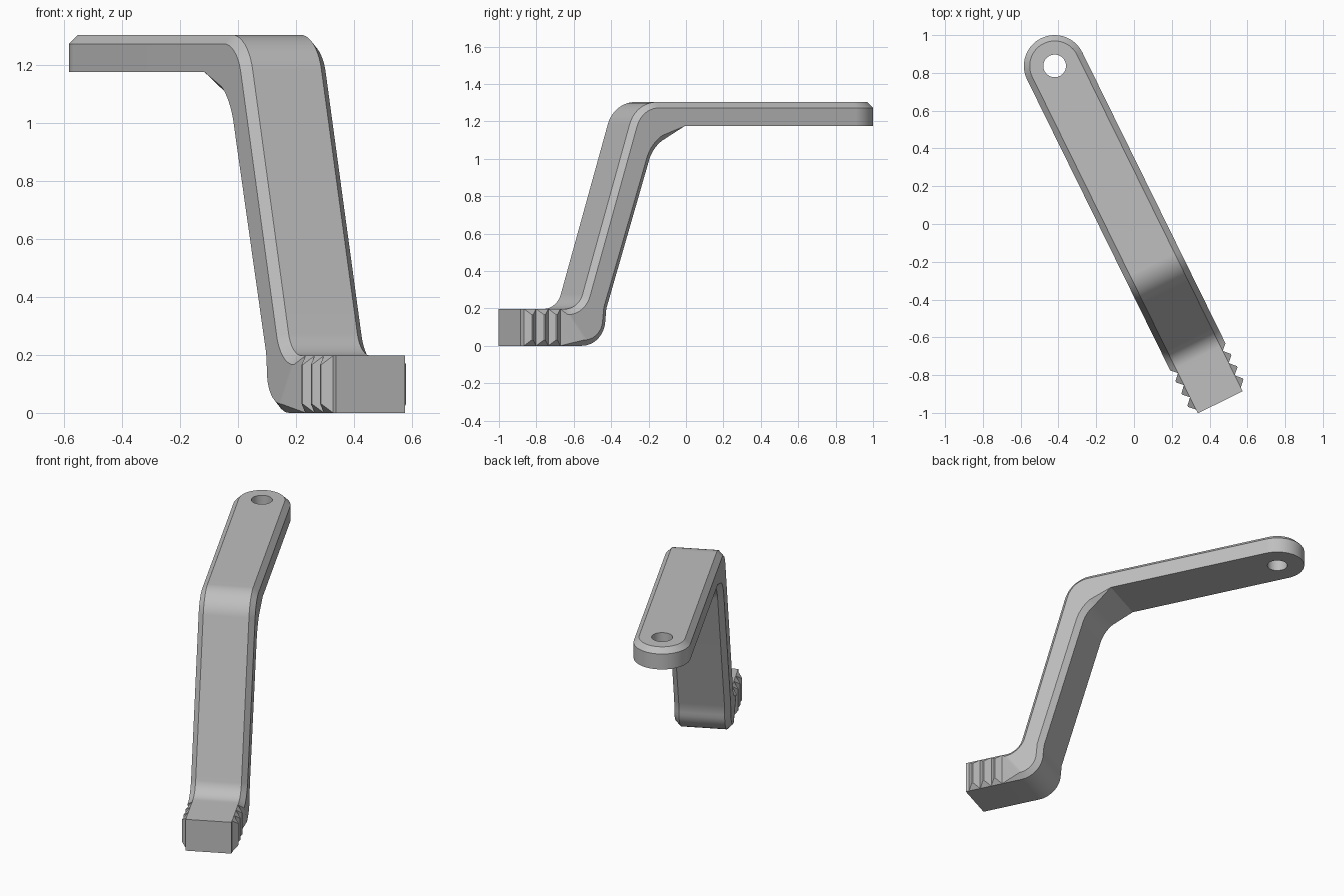
import bpy, bmesh
from math import sin, cos, pi, radians
from mathutils import Vector, Matrix

if "Cube" in bpy.data.objects:
    bpy.data.objects.remove(bpy.data.objects["Cube"], do_unlink=True)

HALF = 0.163      # half width and radius of the rounded end
CH = 0.031        # chamfer size
TOP, UNDER, FOOT = 1.303, 1.175, 0.197
TIP = 1.985       # distance from hole to toothed tip
STEPS = 10


def fillet(before, corner, after, length):
    """Arc points rounding a corner, with the given tangent length."""
    p, c, n = Vector(before), Vector(corner), Vector(after)
    d1, d2 = (p - c).normalized(), (n - c).normalized()
    start, end = c + d1 * length, c + d2 * length
    bis = (d1 + d2).normalized()
    centre = c + bis * (length / d1.dot(bis))
    a, b = start - centre, end - centre
    turn = a.angle(b)
    return [centre + (a * sin((1 - i / STEPS) * turn) + b * sin(i / STEPS * turn)) / sin(turn)
            for i in range(STEPS + 1)]


def offset(path, amounts, side):
    """Shift each point of a path along its averaged normal."""
    out = []
    for i, p in enumerate(path):
        a = (p - path[max(i - 1, 0)]).normalized()
        b = (path[min(i + 1, len(path) - 1)] - p).normalized()
        t = (a + b).normalized()
        out.append(p + Vector((t.y, -t.x)) * side * amounts[i])
    return out


# Side profile: upper and lower paths with matching points
high, low = (1.297, TOP), (1.638, FOOT)
top = [Vector((0, TOP)), Vector((1.02, TOP))]
top += fillet((0, TOP), high, low, 0.124)
top.append(Vector((1.58, FOOT + (1.638 - 1.58) * (TOP - FOOT) / (1.638 - 1.297))))
top += fillet(high, low, (TIP, FOOT), 0.08)

under = [Vector((0, UNDER)), Vector((1.02, UNDER))]
under += fillet((1.02, UNDER), (1.196, 1.06), (1.472, 0.2), 0.07)
under.append(Vector((1.472, 0.2)))
under += fillet((1.478, 0.2), (1.478, 0), (TIP, 0), 0.14)
under_chamfer = [0, 0] + [1] * (len(top) - 2)
scale = [1] * len(top)

# Gripping teeth at the foot: valleys and narrow peaks
teeth = [(1.747, 0)]
for i in range(3):
    peak = 1.783 + 0.0725 * i
    teeth += [(peak - 0.004, 1), (peak + 0.004, 1), (peak + 0.035, 0)]
teeth.append((TIP, 0))
for u, k in teeth:
    top.append(Vector((u, FOOT)))
    under.append(Vector((u, 0)))
    under_chamfer.append(1)
    scale.append(k)

top_out = offset(top, [CH * k for k in scale], 1)
under_out = offset(under, [CH * k * b for k, b in zip(scale, under_chamfer)], -1)

# Cross sections as four (along, height, half width) points
sections = []
for i in range(16):
    a = pi / 2 * i / 16
    c, s, r = cos(a), sin(a), HALF - CH
    sections.append([(-r * c, TOP, r * s), (-HALF * c, TOP - CH, HALF * s),
                     (-HALF * c, UNDER, HALF * s), (-HALF * c, UNDER, HALF * s)])
for t, to, uo, u, k, b in zip(top, top_out, under_out, under, scale, under_chamfer):
    w = HALF - CH + CH * k
    sections.append([(*t, HALF - CH), (*to, w), (*uo, w), (*u, w - CH * k * b)])

# Cranked arm
bm = bmesh.new()
rings = []
for sec in sections:
    ring = [bm.verts.new((u, w, z)) for u, z, w in sec]
    ring += [bm.verts.new((u, -w, z)) for u, z, w in reversed(sec)]
    rings.append(ring)
for r, q in zip(rings, rings[1:]):
    for j in range(8):
        n = (j + 1) % 8
        bm.faces.new((r[j], r[n], q[n], q[j]))
bm.faces.new(rings[-1])
bmesh.ops.remove_doubles(bm, verts=bm.verts, dist=0.0002)
bmesh.ops.recalc_face_normals(bm, faces=bm.faces)

place = Matrix.Translation((-0.42, 0.837, 0)) @ Matrix.Rotation(radians(26.2 - 90), 4, "Z")
bm.transform(place)
mesh = bpy.data.meshes.new("cranked_arm")
bm.to_mesh(mesh)
bm.free()
arm = bpy.data.objects.new("cranked_arm", mesh)
bpy.context.collection.objects.link(arm)

# Round hole through the end
bpy.ops.mesh.primitive_cylinder_add(vertices=48, radius=0.06, depth=0.5,
                                    location=(-0.42, 0.837, TOP))
cutter = bpy.context.object
cutter.name = "hole_cutter"
cutter.hide_render = True
cut = arm.modifiers.new("hole", "BOOLEAN")
cut.operation, cut.solver, cut.object = "DIFFERENCE", "EXACT", cutter
bpy.ops.object.select_all(action="DESELECT")
arm.select_set(True)
bpy.context.view_layer.objects.active = arm
bpy.ops.object.modifier_apply(modifier=cut.name)
bpy.data.objects.remove(cutter, do_unlink=True)

# Plain grey finish
grey = bpy.data.materials.new("plain_grey")
grey.use_nodes = True
colour = (0.52, 0.52, 0.52, 1)
grey.diffuse_color = colour
grey.node_tree.nodes["Principled BSDF"].inputs["Base Color"].default_value = colour
arm.data.materials.clear()
arm.data.materials.append(grey)
bpy.ops.object.shade_smooth_by_angle(angle=radians(25))
weighted = arm.modifiers.new("even_shading", "WEIGHTED_NORMAL")
weighted.keep_sharp = True
